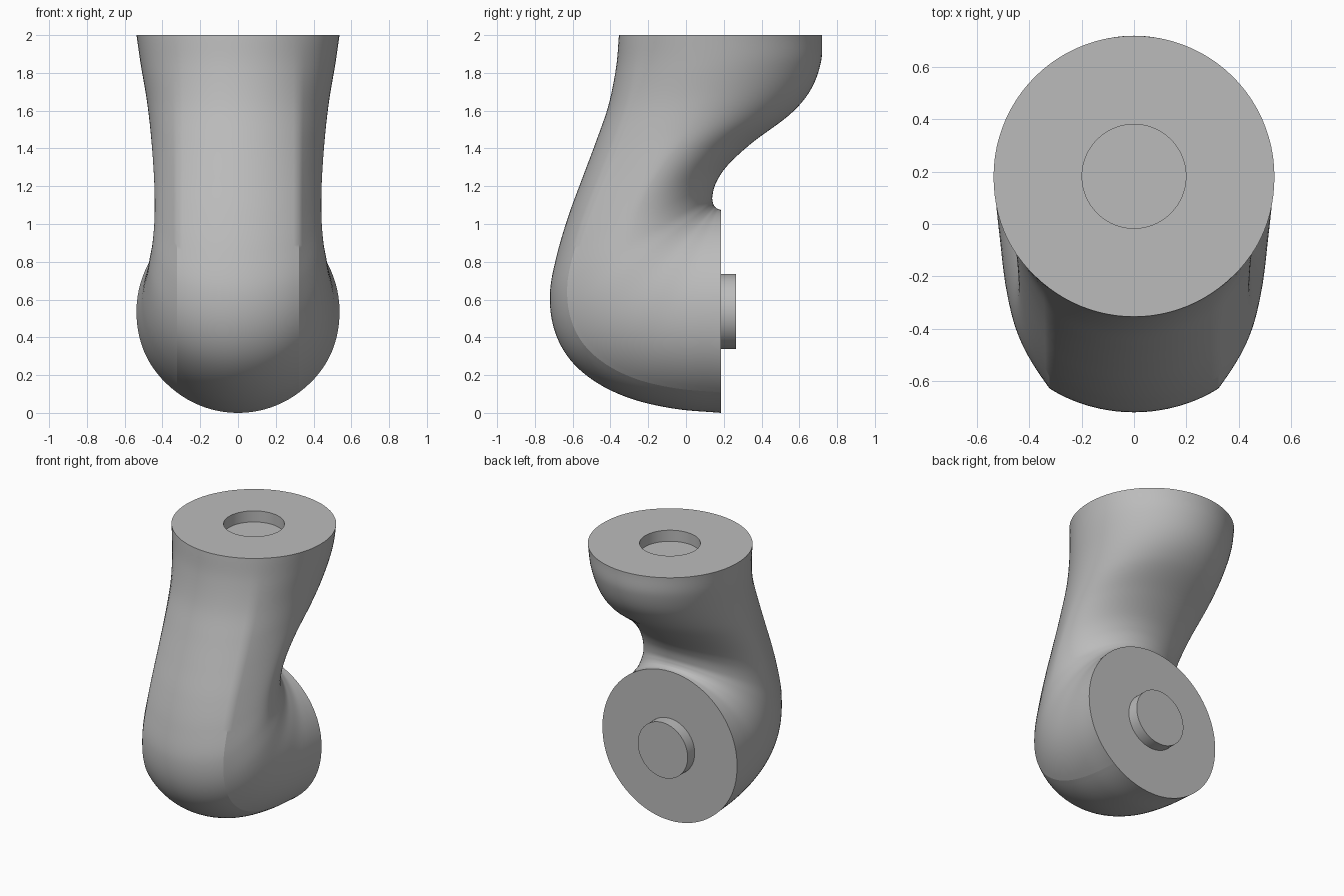
import bpy, bmesh, math
from mathutils import Vector

cube = bpy.data.objects.get("Cube")
if cube:
    bpy.data.objects.remove(cube, do_unlink=True)

grey = bpy.data.materials.new("neutral grey")
grey.use_nodes = True
colour = (0.5, 0.5, 0.5, 1)
grey.diffuse_color = colour
grey.node_tree.nodes["Principled BSDF"].inputs["Base Color"].default_value = colour

R = 0.5375                      # radius of both mating faces
CREASE = math.radians(37)       # half angle of the rounded outer strip
ARC, SIDE, BACK, STEPS = 10, 14, 22, 8
PIN, DEPTH = 0.37, 0.08         # pin radius relative to the face, pin length

# Stations down the elbow: outer y, outer z, inner y, inner z, half width
stations = [
    (-.355, 2, .72, 2, .5375), (-.37, 1.83, .715, 1.86, .515),
    (-.41, 1.63, .66, 1.71, .485), (-.475, 1.44, .55, 1.58, .465),
    (-.55, 1.24, .35, 1.43, .45), (-.62, 1.05, .22, 1.31, .442),
    (-.68, .85, .16, 1.22, .442), (-.72, .64, .14, 1.15, .452),
    (-.70, .45, .142, 1.115, .47), (-.62, .29, .15, 1.095, .485),
    (-.48, .165, .158, 1.087, .50), (-.29, .075, .167, 1.08, .512),
    (-.06, .022, .176, 1.077, .526), (.185, 0, .185, 1.075, .5375),
]


def spline(points, steps):
    """Smooth interpolation through all stations."""
    pts = [Vector(p) for p in points]
    pts = [2 * pts[0] - pts[1]] + pts + [2 * pts[-1] - pts[-2]]
    out = []
    for a, b, c, d in zip(pts, pts[1:], pts[2:], pts[3:]):
        for i in range(steps):
            t = i / steps
            out.append(0.5 * (2 * b + (c - a) * t + (2 * a - 5 * b + 4 * c - d) * t**2
                              + (3 * b - a - 3 * c + d) * t**3))
    return out + [pts[-2]]


def half_profile(h, w):
    """Half section from outer middle to inner middle, as (x, u) pairs."""
    pts = []
    for i in range(ARC):
        a = CREASE * i / ARC
        pts.append((R * math.sin(a), h - R * (1 - math.cos(a))))
    x0, u0 = R * math.sin(CREASE), h - R * (1 - math.cos(CREASE))
    drop = R * math.sin(CREASE) * 0.5 + 0.7 * (R - w)
    for i in range(SIDE):
        t = i / SIDE
        pts.append(((1 - t)**2 * x0 + (1 - (1 - t)**2) * w,
                    (1 - t)**2 * u0 + 2 * t * (1 - t) * (u0 - drop)))
    for i in range(BACK + 1):
        a = math.pi / 2 * i / BACK
        pts.append((w * math.cos(a), -h * math.sin(a)))
    return pts


def section(s):
    outer, inner = Vector((0, s[0], s[1])), Vector((0, s[2], s[3]))
    mid, axis = (outer + inner) / 2, (outer - inner).normalized()
    half = half_profile((outer - inner).length / 2, s[4])
    loop = half + [(-x, u) for x, u in half[-2:0:-1]]
    return [mid + axis * u + Vector((x, 0, 0)) for x, u in loop]


def pin_ring(ring, offset):
    """Circle matching the ring's point count, moved along the offset."""
    centre = (ring[0] + ring[ARC + SIDE + BACK]) / 2
    return [centre + (p - centre).normalized() * R * PIN + Vector(offset) for p in ring]


# Socket floor and rim, bent body, then the pin on the back face
body = [section(s) for s in spline(stations, STEPS)]
top, back = body[0], body[-1]
rings = ([pin_ring(top, (0, 0, -DEPTH)), pin_ring(top, (0, 0, 0))] + body
         + [pin_ring(back, (0, 0, 0)), pin_ring(back, (0, DEPTH, 0))])

bm = bmesh.new()
verts = [[bm.verts.new(p) for p in ring] for ring in rings]
count = len(rings[0])
for a, b in zip(verts, verts[1:]):
    for i in range(count):
        j = (i + 1) % count
        bm.faces.new((a[i], a[j], b[j], b[i]))
bm.faces.new(verts[0])
bm.faces.new(verts[-1][::-1])
bmesh.ops.recalc_face_normals(bm, faces=bm.faces[:])
for f in bm.faces:
    f.smooth = True

# Sharp rims on the flat ends, and the crease beside the outer strip
last = len(verts) - 1
for r in (0, 1, 2, last - 2, last - 1, last):
    for i in range(count):
        bm.edges.get((verts[r][i], verts[r][(i + 1) % count])).smooth = False
for a, b in zip(verts[2:last - 2], verts[3:last - 1]):
    for i in (ARC, count - ARC):
        if a[i].co.z < 0.9:
            bm.edges.get((a[i], b[i])).smooth = False

mesh = bpy.data.meshes.new("elbow_joint")
bm.to_mesh(mesh)
bm.free()
mesh.materials.append(grey)
bpy.context.scene.collection.objects.link(bpy.data.objects.new("elbow_joint", mesh))
